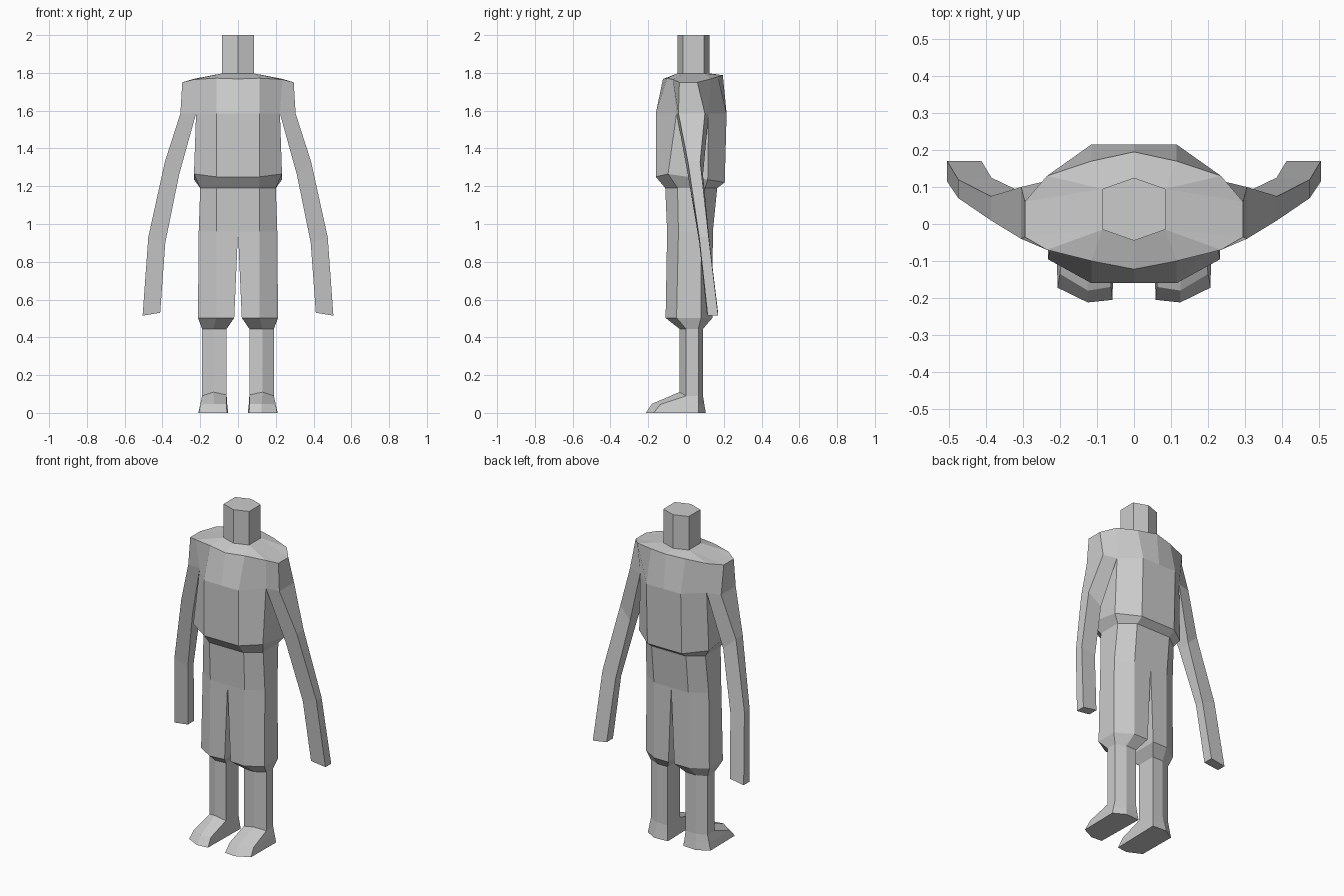
import bpy, bmesh

grey = bpy.data.materials.new("plain_grey")
grey.diffuse_color = (0.6, 0.6, 0.6, 1)


def loft(name, rings, cap_first=False, cap_last=False):
    """Bridge rings on the +x side, drop walls on the centre plane, mirror."""
    bm = bmesh.new()
    vs = [[bm.verts.new(p) for p in ring] for ring in rings]
    n = len(rings[0])
    for a, b in zip(vs, vs[1:]):
        for i in range(n):
            j = (i + 1) % n
            quad = (a[i], a[j], b[j], b[i])
            if any(v.co.x > 0.001 for v in quad):
                bm.faces.new(quad)
    if cap_first:
        bm.faces.new(vs[0])
    if cap_last:
        bm.faces.new(vs[-1])
    bmesh.ops.remove_doubles(bm, verts=bm.verts, dist=0.0001)
    bmesh.ops.recalc_face_normals(bm, faces=bm.faces)
    # Make sure open shells face outwards
    mid = sum((v.co.x for v in bm.verts)) / len(bm.verts)
    side = max(bm.faces, key=lambda f: abs(f.normal.x) * f.calc_area())
    if side.normal.x * (side.calc_center_median().x - mid) < 0:
        bmesh.ops.reverse_faces(bm, faces=bm.faces)
    me = bpy.data.meshes.new(name)
    bm.to_mesh(me)
    bm.free()
    me.materials.append(grey)
    ob = bpy.data.objects.new(name, me)
    bpy.context.collection.objects.link(ob)
    mir = ob.modifiers.new("mirror", 'MIRROR')
    mir.use_clip = True
    mir.merge_threshold = 0.0005
    return ob


def at(z, pts):
    return [(x, y, z) for x, y in pts]


# Neck stump
neck = [(0, -0.045), (0.085, -0.015), (0.085, 0.095), (0, 0.125)]
loft("neck", [at(2.0, neck), at(1.797, neck)], cap_first=True)

# Collar, sloping from neck to shoulder outline, and the shoulder yoke
outline = [(0, -0.122, 1.768), (0.115, -0.10, 1.772), (0.235, -0.07, 1.765),
           (0.295, -0.035, 1.75), (0.295, 0.06, 1.75), (0.235, 0.13, 1.768),
           (0.115, 0.17, 1.78), (0, 0.195, 1.788)]
collar = at(1.797, [neck[i] for i in (0, 1, 1, 1, 2, 2, 2, 3)])
yoke = at(1.585, [(0, -0.16), (0.115, -0.16), (0.222, -0.05), (0.305, -0.04),
                  (0.305, 0.10), (0.222, 0.12), (0.115, 0.215), (0, 0.215)])
loft("shoulders", [collar, outline, yoke])

# Shirt body with tucked hem
chest = [yoke[i] for i in (0, 1, 2, 5, 6, 7)]
waist = [(0, -0.16, 1.25), (0.115, -0.16, 1.25), (0.233, -0.095, 1.265),
         (0.233, 0.115, 1.235), (0.115, 0.205, 1.22), (0, 0.205, 1.22)]
hem = at(1.19, [(0, -0.11), (0.115, -0.11), (0.20, -0.045),
                (0.20, 0.10), (0.115, 0.165), (0, 0.165)])
loft("torso", [chest, waist, hem])

# Arms: tapering four-sided tubes
arm_root = [yoke[i] for i in (3, 4, 5, 2)]
elbow = [(0.387, 0.01, 1.33), (0.387, 0.075, 1.33),
         (0.312, 0.09, 1.26), (0.312, 0.01, 1.26)]
wrist = [(0.475, 0.07, 0.93), (0.475, 0.12, 0.93),
         (0.385, 0.125, 0.90), (0.385, 0.07, 0.90)]
tip = [(0.505, 0.115, 0.515), (0.505, 0.17, 0.515),
       (0.412, 0.17, 0.53), (0.412, 0.11, 0.53)]
loft("arms", [arm_root, elbow, wrist, tip], cap_last=True)

# Trousers: shared hips splitting into two legs, with gathered cuffs
hip = at(0.96, [(0, -0.10), (0.115, -0.10), (0.208, -0.04),
                (0.208, 0.08), (0.115, 0.142), (0, 0.142)])
knee = at(0.503, [(0.02, -0.10), (0.115, -0.108), (0.212, -0.05),
                  (0.212, 0.08), (0.115, 0.14), (0.02, 0.14)])
calf = [(0.06, -0.03), (0.13, -0.035), (0.19, 0.0),
        (0.19, 0.065), (0.13, 0.09), (0.06, 0.09)]
shin = at(0.445, calf)
loft("trousers", [hem, hip, knee, shin])

# Lower legs
ankle = [(x, y, z) for (x, y), z in zip(calf, (0.095, 0.11, 0.09, 0.09, 0.09, 0.09))]
loft("lower_legs", [shin, ankle])

# Feet
instep = [(0.062, -0.17, 0.048), (0.125, -0.18, 0.048), (0.20, -0.135, 0.045),
          (0.20, 0.065, 0.045), (0.135, 0.097, 0.045), (0.057, 0.095, 0.045)]
sole = at(0, [(0.058, -0.205), (0.125, -0.212), (0.207, -0.172),
              (0.21, 0.065), (0.14, 0.105), (0.052, 0.10)])
loft("feet", [ankle, instep, sole], cap_last=True)
